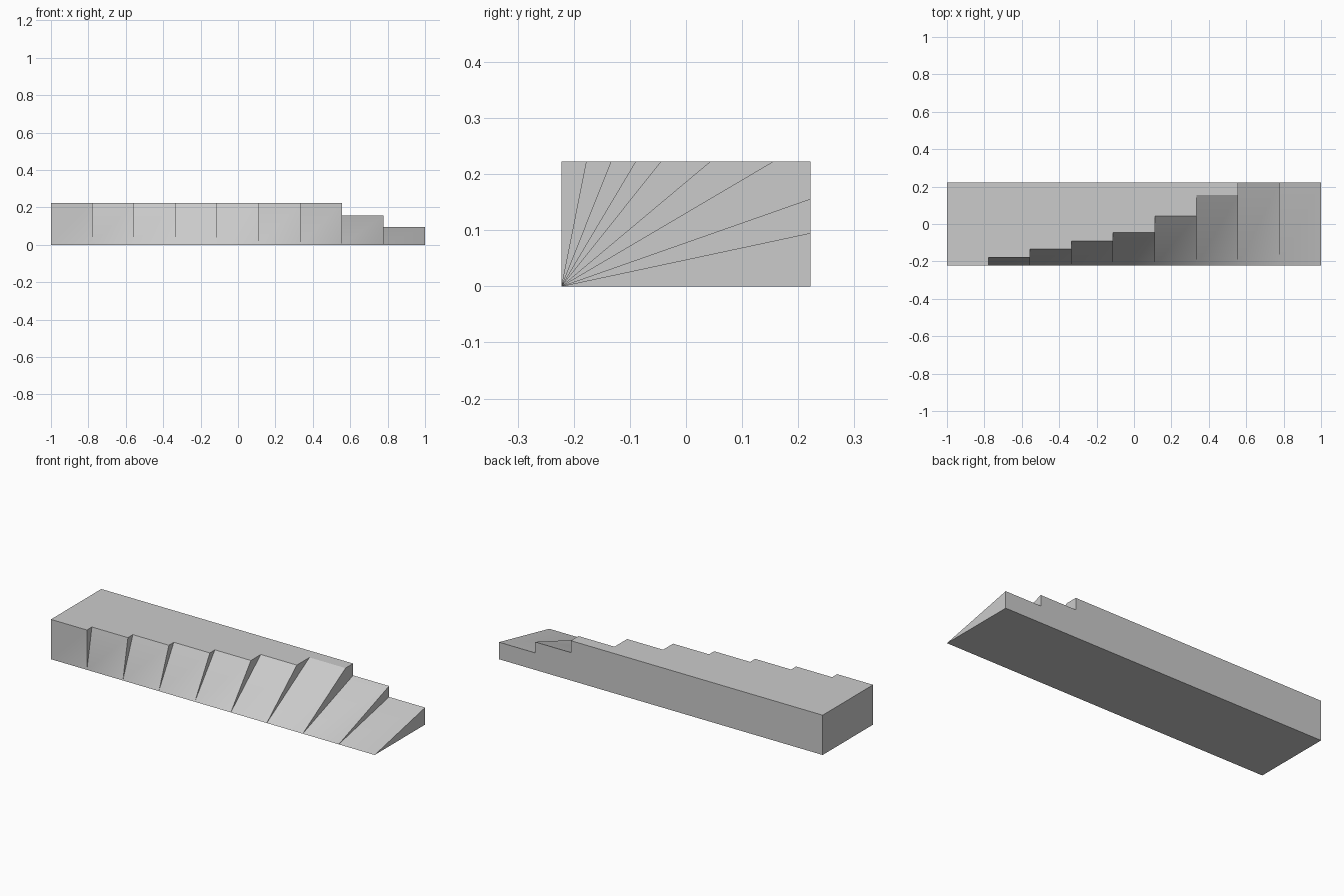
import bpy
import bmesh
from mathutils import Vector

cube = bpy.data.objects.get("Cube")
if cube:
    bpy.data.objects.remove(cube, do_unlink=True)

# Overall block: nine equal sections fanning from vertical to nearly flat
COUNT = 9
STEP = 2 / COUNT
FRONT, BACK, HEIGHT = -STEP, STEP, STEP
# Far end of each slope in (y, z): along the top first, then down the back
ends = [(y, HEIGHT) for y in (FRONT, -0.178, -0.134, -0.09, -0.045, 0.043, 0.155)]
ends += [(BACK, z) for z in (0.156, 0.095)]
LAST_TOP = 6

grey = bpy.data.materials.new("stone grey")
grey.use_nodes = True
colour = (0.6, 0.6, 0.6, 1)
grey.diffuse_color = colour
grey.node_tree.nodes["Principled BSDF"].inputs["Base Color"].default_value = colour

bm = bmesh.new()
cache = {}


def vert(x, y, z):
    key = (round(x, 4), round(y, 4), round(z, 4))
    if key not in cache:
        cache[key] = bm.verts.new(key)
    return cache[key]


def face(points):
    # Drop repeated corners so adjoining outlines stay clean
    verts = list(dict.fromkeys(vert(*p) for p in points))
    return bm.faces.new(verts)


xs = [-1 + STEP * i for i in range(COUNT + 1)]
top, rear = [], []

# Sloped panels and the upright steps between them
for i, (y, z) in enumerate(ends):
    a, b = xs[i], xs[i + 1]
    face([(a, FRONT, 0), (b, FRONT, 0), (b, y, z), (a, y, z)])
    nxt = ends[i + 1] if i + 1 < COUNT else (BACK, 0)
    wall = [(b, FRONT, 0), (b, *nxt), (b, y, z)]
    if i == LAST_TOP:
        wall.insert(2, (b, BACK, HEIGHT))
    face(wall)
    (top if i <= LAST_TOP else rear).extend([(a, y, z), (b, y, z)])

# Flat top, back, base and left-hand end
corner = xs[LAST_TOP + 1]
face(top + [(corner, BACK, HEIGHT), (-1, BACK, HEIGHT)])
face([(-1, BACK, 0), (-1, BACK, HEIGHT), (corner, BACK, HEIGHT)] + rear + [(1, BACK, 0)])
face([(x, FRONT, 0) for x in reversed(xs)] + [(-1, BACK, 0), (1, BACK, 0)])
face([(-1, FRONT, 0), (-1, FRONT, HEIGHT), (-1, BACK, HEIGHT), (-1, BACK, 0)])
bmesh.ops.recalc_face_normals(bm, faces=bm.faces[:])

mesh = bpy.data.meshes.new("fanned_slope_block")
bm.to_mesh(mesh)
bm.free()
mesh.materials.append(grey)
block = bpy.data.objects.new("fanned_slope_block", mesh)
bpy.context.collection.objects.link(block)

# Blend shading between neighbouring slopes along the shared front edge
for poly in mesh.polygons:
    poly.use_smooth = True
slopes = [p.normal.copy() for p in mesh.polygons
          if p.normal.y < -0.1 and abs(p.normal.x) < 0.01]
normals = [Vector((0, 0, 1))] * len(mesh.loops)
for poly in mesh.polygons:
    sloped = poly.normal.y < -0.1 and abs(poly.normal.x) < 0.01
    for loop in poly.loop_indices:
        co = mesh.vertices[mesh.loops[loop].vertex_index].co
        normal = poly.normal.copy()
        if sloped and co.z < 0.001:
            i = round((co.x + 1) / STEP)
            near = slopes[max(i - 1, 0):i + 1]
            normal = sum(near, Vector()).normalized()
        normals[loop] = normal
mesh.normals_split_custom_set(normals)
